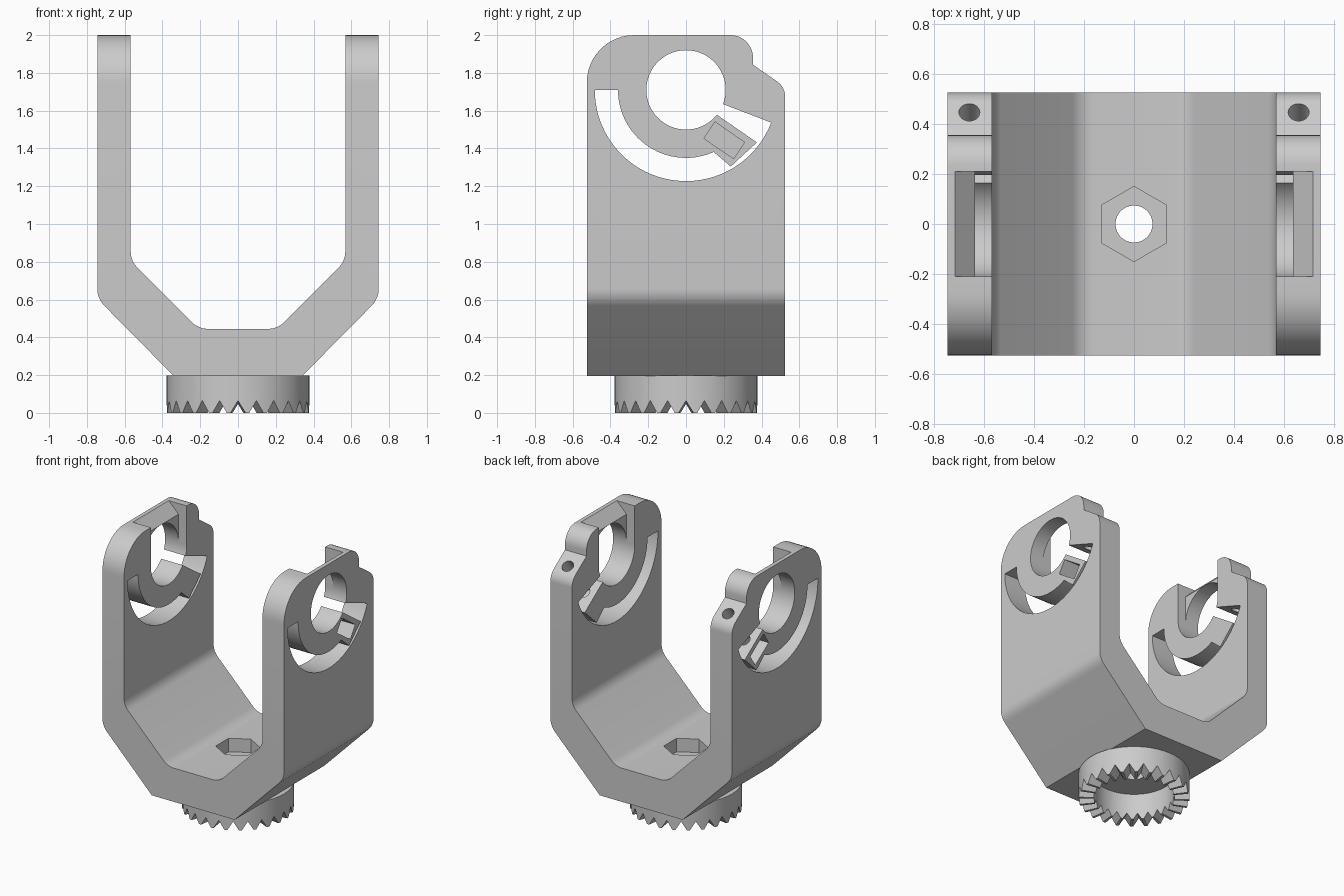
import bpy, bmesh, math
from mathutils import Vector, Matrix

if "Cube" in bpy.data.objects:
    bpy.data.objects.remove(bpy.data.objects["Cube"])


def fillet(corners, n=8):
    """Round 2D corners given as (a, b, radius)."""
    out = []
    for i, (a, b, r) in enumerate(corners):
        p = Vector((a, b))
        if r == 0:
            out.append(p)
            continue
        u = (Vector(corners[i - 1][:2]) - p).normalized()
        v = (Vector(corners[(i + 1) % len(corners)][:2]) - p).normalized()
        half = u.angle(v) / 2
        t = r / math.tan(half)
        c = p + (u + v).normalized() * r / math.sin(half)
        s, e = p + u * t - c, p + v * t - c
        a0 = math.atan2(s.y, s.x)
        d = (math.atan2(e.y, e.x) - a0 + math.pi) % (2 * math.pi) - math.pi
        for k in range(n + 1):
            w = a0 + d * k / n
            out.append(c + Vector((math.cos(w), math.sin(w))) * r)
    return out


def arc(cx, cy, r, a0, a1, n):
    return [(cx + r * math.cos(math.radians(a0 + (a1 - a0) * k / n)),
             cy + r * math.sin(math.radians(a0 + (a1 - a0) * k / n))) for k in range(n + 1)]


def finish(name, bm):
    bmesh.ops.recalc_face_normals(bm, faces=bm.faces)
    me = bpy.data.meshes.new(name)
    bm.to_mesh(me)
    bm.free()
    ob = bpy.data.objects.new(name, me)
    bpy.context.collection.objects.link(ob)
    return ob


def prism(name, pts, axis, t0, t1):
    """Extrude a 2D outline along an axis."""
    place = {'X': lambda a, b, t: (t, a, b),
             'Y': lambda a, b, t: (a, t, b),
             'Z': lambda a, b, t: (a, b, t)}[axis]
    bm = bmesh.new()
    lo = [bm.verts.new(place(p[0], p[1], t0)) for p in pts]
    hi = [bm.verts.new(place(p[0], p[1], t1)) for p in pts]
    bm.faces.new(lo)
    bm.faces.new(hi)
    for i in range(len(pts)):
        j = (i + 1) % len(pts)
        bm.faces.new((lo[i], lo[j], hi[j], hi[i]))
    return finish(name, bm)


def boolean(target, cutter, op='DIFFERENCE'):
    cutter.hide_render = True
    bpy.context.view_layer.objects.active = target
    m = target.modifiers.new("cut", 'BOOLEAN')
    m.operation, m.solver, m.object = op, 'EXACT', cutter
    bpy.ops.object.modifier_apply(modifier=m.name)
    bpy.data.objects.remove(cutter)


def smooth(ob):
    bpy.ops.object.select_all(action='DESELECT')
    ob.select_set(True)
    bpy.context.view_layer.objects.active = ob
    bpy.ops.object.shade_smooth_by_angle(angle=math.radians(28))


# U-shaped yoke: front outline trimmed by the side outline
half = [(0.34, 0.195, 0), (0.745, 0.605, 0.13), (0.745, 2.1, 0),
        (0.568, 2.1, 0), (0.568, 0.805, 0.12), (0.21, 0.445, 0.12)]
outline = half + [(-x, z, r) for x, z, r in reversed(half)]
yoke = prism("yoke", fillet(outline), 'Y', -0.6, 0.6)
side = [(-0.525, 0.1, 0), (0.525, 0.1, 0), (0.525, 1.725, 0.1), (0.355, 1.843, 0),
        (0.355, 2.0, 0.12), (-0.525, 2.0, 0.25)]
boolean(yoke, prism("side_cutter", fillet(side, 12), 'X', -1, 1), 'INTERSECT')

# Round bore and the curved slot that frees the clamp arm
CZ = 1.71
boolean(yoke, prism("bore_cutter", arc(0, CZ, 0.21, 0, 360, 64)[:-1], 'X', -1, 1))
slot = arc(0, CZ, 0.483, 180, 339, 40)
slot += [(0.15, CZ - 0.0576), (0.14, CZ - 0.115), (0.164, 1.578), (0.375, 1.432), (0.237, 1.304)]
slot += arc(0, CZ, 0.36, 294, 180, 28)
boolean(yoke, prism("slot_cutter", slot, 'X', -1, 1))

axis = Vector((0, 0.58, 0.815)).normalized()
for s in (-1, 1):
    # Drop-in opening with a sloped lead-in above the bore
    ramp = [(0.5, CZ), (0.635, CZ), (0.635, 1.92), (0.725, 2.01), (0.725, 2.05), (0.5, 2.05)]
    boolean(yoke, prism("opening_cutter", [(s * x, z) for x, z in ramp], 'Y', -0.21, 0.21))
    # Nut pocket in the clamp tip
    pocket = [(0.153, 1.541), (0.31, 1.432), (0.252, 1.346), (0.095, 1.453)]
    boolean(yoke, prism("pocket_cutter", pocket, 'X', s * 0.61, s * 0.8))
    # Clamp screw hole through the ledge
    screw = prism("screw_cutter", arc(0, 0, 0.042, 0, 360, 24)[:-1], 'Z', -0.42, 0.12)
    rot = Vector((0, 0, 1)).rotation_difference(axis).to_matrix().to_4x4()
    screw.data.transform(Matrix.Translation((s * 0.658, 0.45, 1.785)) @ rot)
    boolean(yoke, screw)

# Hexagonal nut recess and bolt hole in the floor
boolean(yoke, prism("hex_cutter", arc(0, 0, 0.15, 30, 390, 6)[:-1], 'Z', 0.345, 0.6))
boolean(yoke, prism("bolt_cutter", arc(0, 0, 0.074, 0, 360, 32)[:-1], 'Z', 0, 0.6))
smooth(yoke)

# Toothed ring under the yoke
bm = bmesh.new()
TEETH, R_OUT, R_IN = 24, 0.378, 0.275
cols = []
for i in range(TEETH):
    for frac, cut in ((0, 1), (0.4, 0), (0.6, 0)):
        a = 2 * math.pi * (i + frac) / TEETH
        c, s = math.cos(a), math.sin(a)
        cols.append([bm.verts.new((r * c, r * s, z)) for r, z in (
            (R_OUT, 0.065 * cut), (R_OUT, 0.197), (R_IN, 0.197), (R_IN, 0.047 * cut))])
for i in range(len(cols)):
    p, q = cols[i], cols[(i + 1) % len(cols)]
    for k in range(4):
        m = (k + 1) % 4
        bm.faces.new((p[k], q[k], q[m], p[m]))
smooth(finish("toothed_ring", bm))
